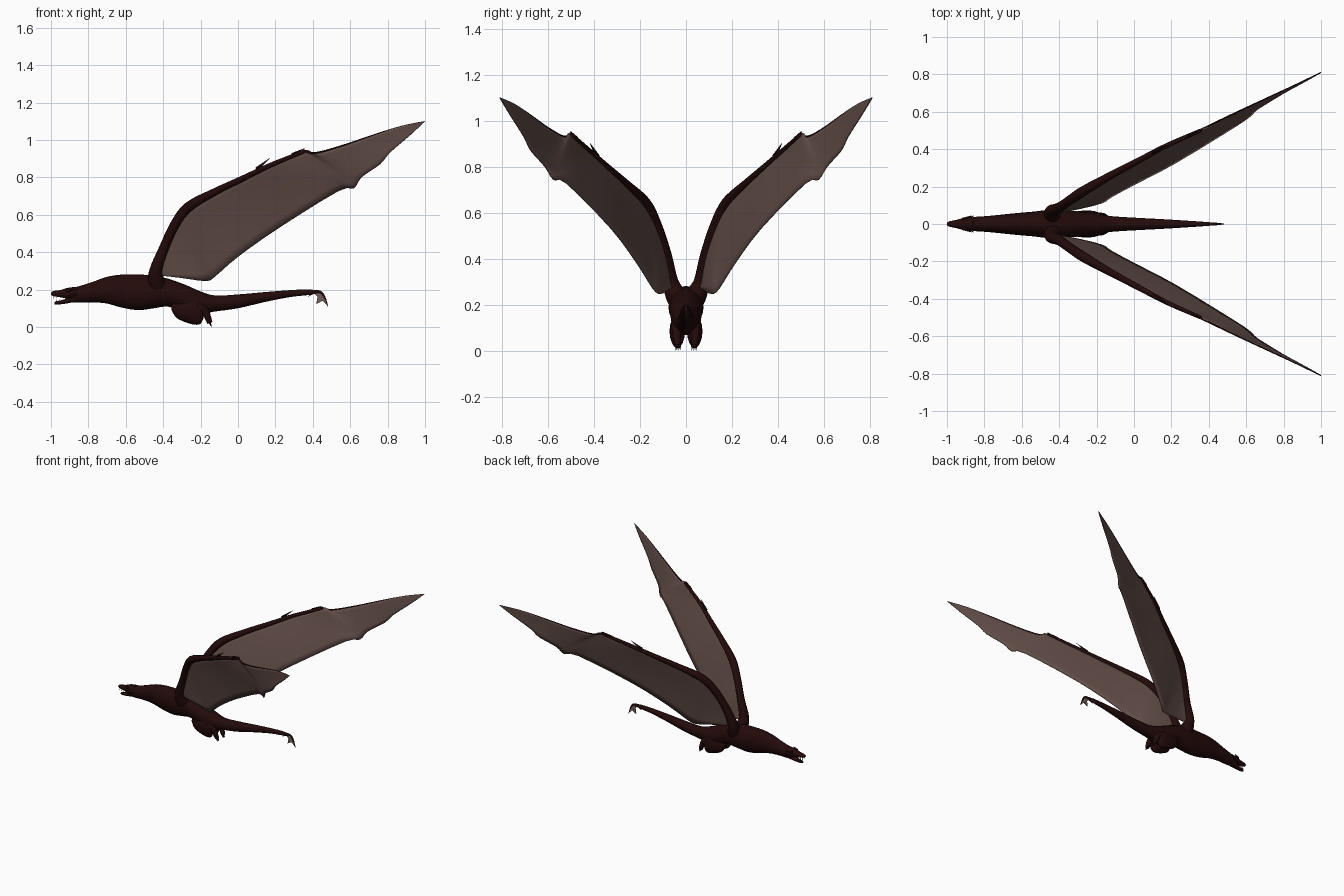
import bpy, bmesh, math
from mathutils import Vector


def material(name, rgb):
    m = bpy.data.materials.new(name)
    m.diffuse_color = (*rgb, 1)
    return m


SKIN = material("dark red skin", (0.017, 0.003, 0.003))
WING = material("brown wing membrane", (0.125, 0.076, 0.066))
FIN = material("pale tail fin", (0.16, 0.11, 0.095))
TOOTH = material("dull bone", (0.22, 0.17, 0.14))


def finish(name, bm, mat, smooth=True):
    bmesh.ops.recalc_face_normals(bm, faces=bm.faces)
    me = bpy.data.meshes.new(name)
    bm.to_mesh(me)
    bm.free()
    me.materials.append(mat)
    for p in me.polygons:
        p.use_smooth = smooth
    ob = bpy.data.objects.new(name, me)
    bpy.context.collection.objects.link(ob)
    return ob


def spline(pts, sub):
    """Catmull-Rom resampling of tuples of any length."""
    out, n = [], len(pts)
    for i in range(n - 1):
        a, b, c, d = pts[max(i - 1, 0)], pts[i], pts[i + 1], pts[min(i + 2, n - 1)]
        for k in range(sub):
            t = k / sub
            out.append(tuple(0.5 * (2 * q + (r - p) * t + (2 * p - 5 * q + 4 * r - s) * t * t
                                    + (3 * q - p - 3 * r + s) * t ** 3)
                             for p, q, r, s in zip(a, b, c, d)))
    return out + [tuple(pts[-1])]


def skin_rings(bm, rings):
    vs = [[bm.verts.new(p) for p in r] for r in rings]
    n = len(vs[0])
    for a, b in zip(vs, vs[1:]):
        for j in range(n):
            bm.faces.new((a[j], a[(j + 1) % n], b[(j + 1) % n], b[j]))
    bm.faces.new(vs[0])
    bm.faces.new(vs[-1])


def hull(name, stations, mat=SKIN, sides=20, sub=4):
    """Loft along x through (x, top, bottom, half width) stations."""
    rings = []
    for x, top, bot, w in spline(stations, sub):
        mid, h = (top + bot) / 2, (top - bot) / 2
        rings.append([(x, w * math.cos(2 * math.pi * j / sides),
                       mid + h * math.sin(2 * math.pi * j / sides)) for j in range(sides)])
    bm = bmesh.new()
    skin_rings(bm, rings)
    return finish(name, bm, mat)


def tube(name, pts, mat=SKIN, sides=12, sub=4):
    """Tapered tube through (x, y, z, radius) points."""
    path = spline(pts, sub)
    P = [Vector(p[:3]) for p in path]
    rings = []
    for i, c in enumerate(P):
        t = (P[min(i + 1, len(P) - 1)] - P[max(i - 1, 0)]).normalized()
        u = t.cross(Vector((0.3, 0.9, 0.25))).normalized()
        v = t.cross(u)
        r = max(path[i][3], 0.0008)
        rings.append([c + r * (u * math.cos(2 * math.pi * j / sides)
                               + v * math.sin(2 * math.pi * j / sides)) for j in range(sides)])
    bm = bmesh.new()
    skin_rings(bm, rings)
    return finish(name, bm, mat)


def spike(name, base, tip, r, mat=SKIN):
    return tube(name, [(*base, r), (*tip, 0.0008)], mat, 7, 2)


# Body, neck and tail in one loft
hull("body", [(-0.90, 0.206, 0.135, 0.030), (-0.85, 0.218, 0.130, 0.038), (-0.78, 0.240, 0.132, 0.043),
              (-0.70, 0.268, 0.125, 0.051), (-0.62, 0.280, 0.103, 0.059), (-0.53, 0.280, 0.090, 0.067),
              (-0.45, 0.275, 0.100, 0.076), (-0.37, 0.257, 0.108, 0.073), (-0.28, 0.225, 0.070, 0.066),
              (-0.20, 0.190, 0.070, 0.056), (-0.12, 0.168, 0.083, 0.042), (0.0, 0.174, 0.100, 0.034),
              (0.15, 0.187, 0.135, 0.026), (0.28, 0.197, 0.160, 0.018), (0.37, 0.201, 0.170, 0.012),
              (0.42, 0.196, 0.178, 0.008)])

# Head: upper and lower jaw with the mouth open
hull("upper_jaw", [(-1.0, 0.184, 0.172, 0.008), (-0.985, 0.193, 0.164, 0.015), (-0.95, 0.198, 0.158, 0.022),
                   (-0.91, 0.210, 0.150, 0.032), (-0.86, 0.216, 0.140, 0.036)], sides=14)
hull("lower_jaw", [(-0.98, 0.134, 0.121, 0.007), (-0.965, 0.139, 0.120, 0.014), (-0.93, 0.148, 0.123, 0.020),
                   (-0.89, 0.165, 0.130, 0.028), (-0.85, 0.180, 0.135, 0.030)], sides=14)

# Tail blade, a thin vertical plate, with its dark bone
bm = bmesh.new()
blade = [(0.40, 0.190), (0.44, 0.192), (0.458, 0.165), (0.48, 0.112), (0.452, 0.140),
         (0.418, 0.122), (0.425, 0.160)]
skin_rings(bm, [[(x, y, z) for x, z in blade] for y in (-0.003, 0.003)])
finish("tail_fin", bm, FIN, False)
tube("tail_tip", [(0.40, 0, 0.189, 0.010), (0.44, 0, 0.187, 0.007), (0.463, 0, 0.158, 0.005),
                  (0.482, 0, 0.108, 0.001)])
spike("tail_barb", (0.405, 0, 0.185), (0.375, 0, 0.162), 0.007)

# Wing outline: leading edge and trailing edge, paired from root to tip
LEAD = [(-0.44, 0.07, 0.28), (-0.405, 0.088, 0.42), (-0.345, 0.13, 0.55), (-0.27, 0.18, 0.648),
        (-0.13, 0.26, 0.728), (0.02, 0.34, 0.80), (0.17, 0.42, 0.872), (0.35, 0.50, 0.945),
        (0.41, 0.53, 0.930), (0.55, 0.598, 0.967), (0.75, 0.692, 1.035), (0.88, 0.753, 1.075), (0.998, 0.81, 1.10)]
TRAIL = [(-0.41, 0.06, 0.275), (-0.30, 0.08, 0.262), (-0.17, 0.113, 0.246), (-0.12, 0.145, 0.272),
         (0.0, 0.21, 0.375), (0.22, 0.325, 0.53), (0.54, 0.52, 0.728), (0.62, 0.575, 0.742),
         (0.66, 0.613, 0.80), (0.76, 0.675, 0.87), (0.81, 0.705, 0.93), (0.92, 0.765, 1.025), (1.0, 0.81, 1.10)]
SUB, ROWS = 3, 8

for s, side in ((1, "left"), (-1, "right")):
    # Membrane: loft between both edges, very slightly arched
    inner = Vector((0.33, -0.9, 0.23)).normalized()
    cols = []
    for a, b in zip(spline(LEAD, SUB), spline(TRAIL, SUB)):
        a, b = Vector(a), Vector(b)
        col = []
        for k in range(ROWS + 1):
            t = k / ROWS
            p = a.lerp(b, t) + inner * 0.012 * (b - a).length * math.sin(math.pi * t)
            col.append(Vector((p.x, s * p.y, p.z)))
        cols.append(col)
    bm = bmesh.new()
    vs = [[bm.verts.new(p) for p in c] for c in cols]
    for c, d in zip(vs, vs[1:]):
        for k in range(ROWS):
            bm.faces.new((c[k], c[k + 1], d[k + 1], d[k]))
    wing = finish(side + "_wing_membrane", bm, WING)
    mod = wing.modifiers.new("thickness", "SOLIDIFY")
    mod.thickness, mod.offset = 0.005, 0

    # Arm bone from the shoulder along the leading edge, then the long outer finger
    arm = [(-0.42, 0.012, 0.165, 0.038), (-0.435, 0.042, 0.235, 0.046), (-0.440, 0.068, 0.300, 0.035)]
    radii = [0.027, 0.026, 0.027, 0.020, 0.016, 0.013, 0.010]
    arm += [(p[0] + 0.006, p[1], p[2] - 0.006, r) for p, r in zip(LEAD[1:8], radii)]
    tube(side + "_wing_arm", [(x, s * y, z, r) for x, y, z, r in arm])
    tube(side + "_wing_outer_finger", [(p[0], s * p[1], p[2], 0.006 - 0.001 * i)
                                       for i, p in enumerate(LEAD[7:])], sides=8)
    spike(side + "_wing_claw", (0.10, s * 0.385, 0.845), (0.17, s * 0.418, 0.903), 0.010)
    spike(side + "_wrist_claw", (0.29, s * 0.475, 0.922), (0.355, s * 0.503, 0.955), 0.008)

    # Folded hind leg: full thigh, then the foot with its toes
    thigh = [(-0.355, 0.120, 0.090, 0.010), (-0.330, 0.140, 0.050, 0.024), (-0.28, 0.150, 0.025, 0.033),
             (-0.23, 0.150, 0.012, 0.033), (-0.20, 0.135, 0.018, 0.027), (-0.185, 0.115, 0.045, 0.012)]
    ob = hull(side + "_thigh", thigh, sides=16)
    ob.location.y = s * 0.038
    foot = [(-0.215, 0.036, 0.110, 0.030), (-0.180, 0.040, 0.090, 0.022), (-0.163, 0.040, 0.055, 0.018),
            (-0.150, 0.036, 0.022, 0.014)]
    tube(side + "_foot", [(x, s * y, z, r) for x, y, z, r in foot])
    for dy in (-0.010, 0, 0.010):
        spike(side + "_toe", (-0.152, s * (0.036 + dy * 0.6), 0.028), (-0.142, s * (0.034 + dy), 0.001), 0.008)

    # Head horns and teeth
    for x, z, r in ((-0.90, 0.195, 0.010), (-0.885, 0.165, 0.009)):
        spike(side + "_horn", (x - 0.015, s * 0.024, z), (x + 0.03, s * 0.044, z + 0.006), r)
    for x in (-0.985, -0.968):
        spike(side + "_upper_tooth", (x, s * 0.012, 0.167), (x, s * 0.012, 0.153), 0.0025, TOOTH)
        spike(side + "_lower_tooth", (x + 0.015, s * 0.012, 0.135), (x + 0.015, s * 0.012, 0.147), 0.0025, TOOTH)
